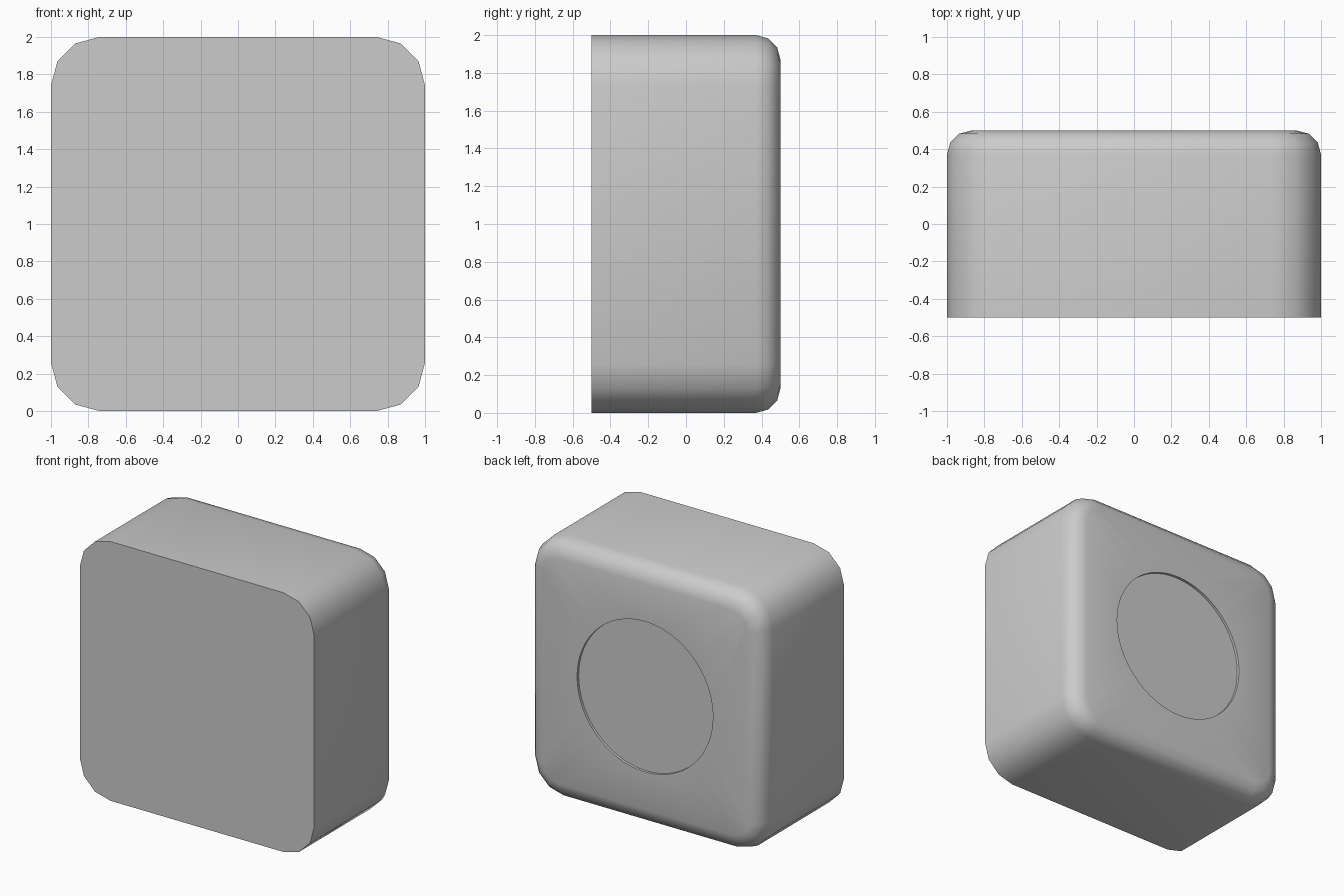
import bpy
import bmesh
from math import radians, sin, cos

if "Cube" in bpy.data.objects:
    bpy.data.objects.remove(bpy.data.objects["Cube"])

W, D, H = 1.0, 0.5, 1.0      # half sizes, body stands on z = 0
CORNER, EDGE, SEG = 0.26, 0.13, 3
RECESS_R, RECESS_DEPTH = 0.58, 0.02


def rounded_square(inset):
    """Outline points (x, z) of the rounded square, shrunk by inset."""
    r = CORNER - inset
    pts = []
    for k, (sx, sz) in enumerate([(1, 1), (-1, 1), (-1, -1), (1, -1)]):
        for i in range(SEG + 1):
            a = radians(90 * k + 90 * i / SEG)
            pts.append((sx * (W - CORNER) + r * cos(a),
                        H + sz * (H - CORNER) + r * sin(a)))
    return pts


# Body: flat front, straight sides, rounded back rim
bm = bmesh.new()
sections = [(-D, 0.0)]
for i in range(SEG + 1):
    a = radians(90 * i / SEG)
    sections.append((D - EDGE + EDGE * sin(a), EDGE * (1 - cos(a))))
rings = [[bm.verts.new((x, y, z)) for x, z in rounded_square(inset)]
         for y, inset in sections]
n = len(rings[0])
for r0, r1 in zip(rings, rings[1:]):
    for i in range(n):
        j = (i + 1) % n
        bm.faces.new((r0[i], r0[j], r1[j], r1[i]))
bm.faces.new(rings[0])

# Shallow round recess in the back
count = 64
circles = []
for y in (D, D - RECESS_DEPTH):
    circles.append([bm.verts.new((RECESS_R * cos(radians(360 * i / count)), y,
                                  H + RECESS_R * sin(radians(360 * i / count))))
                    for i in range(count)])
rim, floor = circles
for i in range(count):
    j = (i + 1) % count
    bm.faces.new((rim[i], rim[j], floor[j], floor[i]))
bm.faces.new(floor)
bm.edges.ensure_lookup_table()
border = [e for e in bm.edges if e.is_boundary]
bmesh.ops.bridge_loops(bm, edges=border)
bmesh.ops.recalc_face_normals(bm, faces=bm.faces)

mesh = bpy.data.meshes.new("block_body")
bm.to_mesh(mesh)
bm.free()
body = bpy.data.objects.new("block_body", mesh)
bpy.context.collection.objects.link(body)
bpy.context.view_layer.objects.active = body
body.select_set(True)
bpy.ops.object.shade_smooth_by_angle(angle=radians(40))
